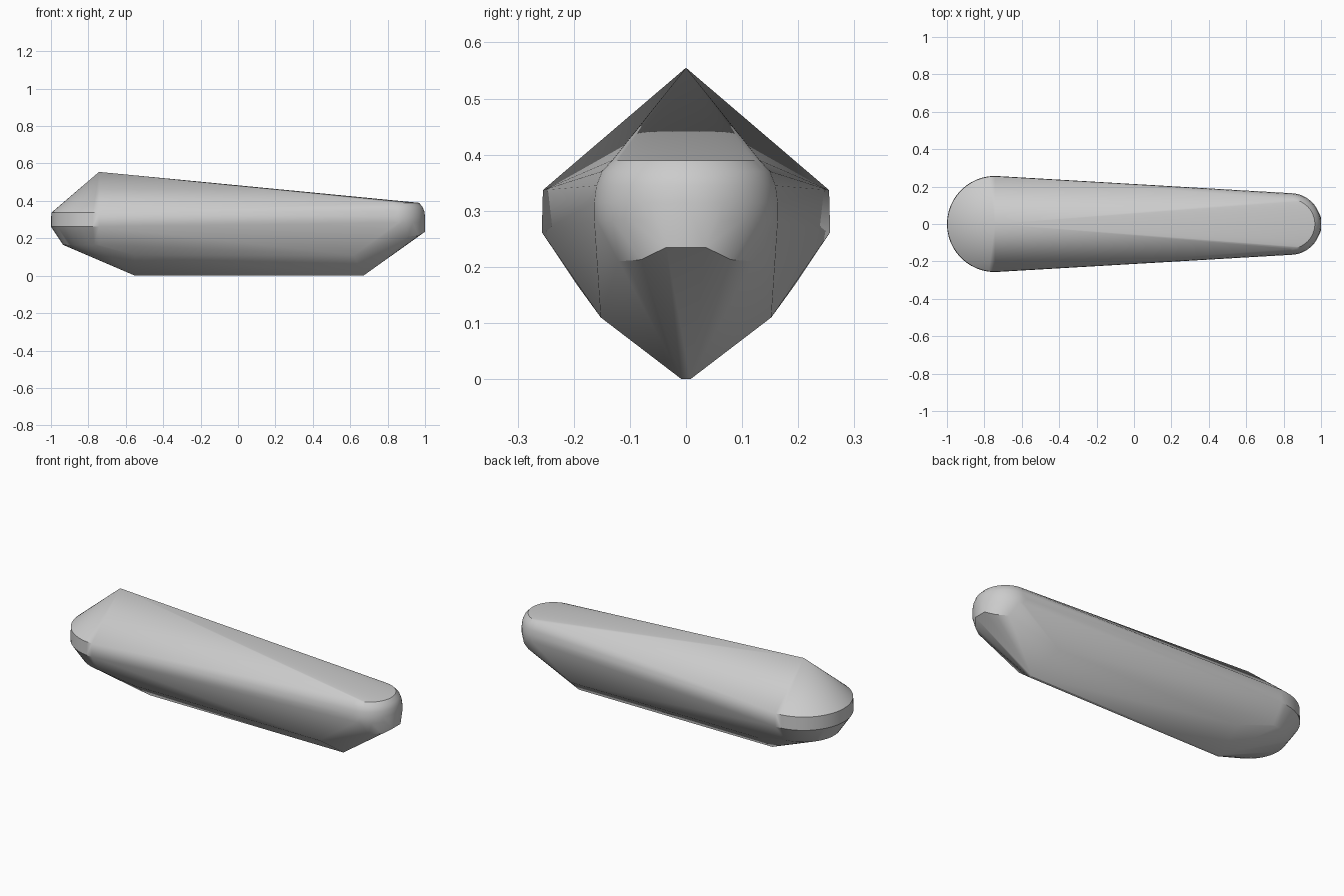
import bpy
import bmesh
import math

cube = bpy.data.objects.get("Cube")
if cube:
    bpy.data.objects.remove(cube, do_unlink=True)

grey = bpy.data.materials.new("stone_grey")
grey.use_nodes = True
colour = (0.6, 0.6, 0.6, 1)
grey.diffuse_color = colour
grey.node_tree.nodes["Principled BSDF"].inputs["Base Color"].default_value = colour

bm = bmesh.new()


def end_arc(cx, radius, z, direction, steps=24):
    """Half circle closing one end of the body."""
    for i in range(steps + 1):
        a = math.pi * (i / steps - 0.5)
        bm.verts.new((cx + direction * radius * math.cos(a), radius * math.sin(a), z))


def pair(x, y, z):
    """A corner mirrored across the centre plane."""
    for side in (-1, 1):
        bm.verts.new((x, side * y, z))


# Wide rounded end: upright rim and tapered underside
for radius, z in ((0.255, 0.337), (0.257, 0.262), (0.192, 0.165)):
    end_arc(-0.743, radius, z, -1)

# Peak above the wide end
bm.verts.new((-0.743, 0, 0.555))

# Narrow rounded end with softened top edge
for radius, z in ((0.132, 0.39), (0.151, 0.37), (0.161, 0.345), (0.165, 0.315), (0.165, 0.283)):
    end_arc(0.835, radius, z, 1)

# Chamfered underside of the narrow end
pair(1.0, 0.035, 0.235)
pair(0.965, 0.08, 0.213)
pair(0.91, 0.12, 0.21)
pair(0.70, 0.16, 0.205)

# Lower side edges and keel
pair(-0.55, 0.152, 0.11)
pair(0.62, 0.152, 0.11)
pair(-0.55, 0.008, 0)
pair(0.67, 0.008, 0)

# Wrap the outline corners into one solid body
result = bmesh.ops.convex_hull(bm, input=bm.verts[:])
loose = [v for v in bm.verts if not v.link_faces]
bmesh.ops.delete(bm, geom=loose, context='VERTS')
bmesh.ops.dissolve_limit(bm, angle_limit=math.radians(0.5), verts=bm.verts[:], edges=bm.edges[:])
bmesh.ops.recalc_face_normals(bm, faces=bm.faces[:])

mesh = bpy.data.meshes.new("body")
bm.to_mesh(mesh)
bm.free()
mesh.materials.append(grey)
body = bpy.data.objects.new("body", mesh)
bpy.context.collection.objects.link(body)

bpy.ops.object.select_all(action='DESELECT')
body.select_set(True)
bpy.context.view_layer.objects.active = body
bpy.ops.object.shade_smooth_by_angle(angle=math.radians(30))
